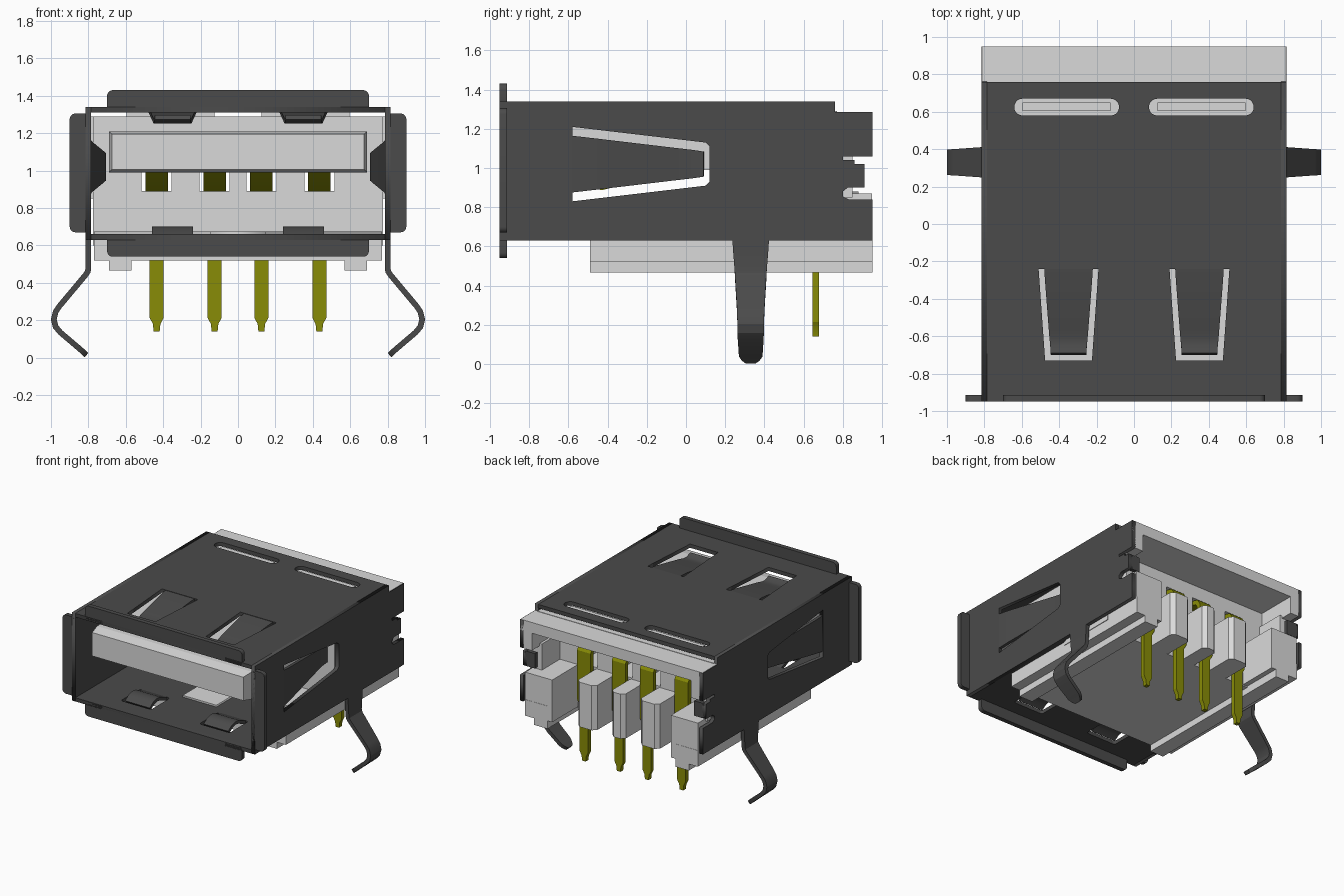
import bpy, bmesh, math
from mathutils import Vector, Matrix

if "Cube" in bpy.data.objects:
    bpy.data.objects.remove(bpy.data.objects["Cube"], do_unlink=True)


def material(name, rgb):
    m = bpy.data.materials.new(name)
    m.use_nodes = True
    m.diffuse_color = (*rgb, 1)
    m.node_tree.nodes["Principled BSDF"].inputs["Base Color"].default_value = (*rgb, 1)
    return m


METAL = material("dark grey metal", (0.07, 0.07, 0.07))
PLASTIC = material("light grey plastic", (0.70, 0.70, 0.70))
CONTACT = material("olive contact", (0.25, 0.265, 0.002))


def add(name, mesh, mat):
    mesh.materials.clear()
    mesh.materials.append(mat)
    ob = bpy.data.objects.new(name, mesh)
    bpy.context.collection.objects.link(ob)
    return ob


def box(name, x, y, z, mat=PLASTIC, chamfer=0):
    """Box from three (low, high) ranges; upright edges may be chamfered."""
    bm = bmesh.new()
    bmesh.ops.create_cube(bm, size=1)
    for v in bm.verts:
        v.co = [r[0] + (c + 0.5) * (r[1] - r[0]) for c, r in zip(v.co, (x, y, z))]
    if chamfer:
        edges = [e for e in bm.edges
                 if abs((e.verts[0].co - e.verts[1].co).normalized().z) > 0.9]
        bmesh.ops.bevel(bm, geom=edges, offset=chamfer, segments=1, affect='EDGES')
    mesh = bpy.data.meshes.new(name)
    bm.to_mesh(mesh)
    bm.free()
    return add(name, mesh, mat)


# Local axes of flat sheets: (u, v, thickness) mapped into the model frame
FLAT = Matrix.Identity(4)
SIDE = Matrix(((0, 0, 1, 0), (1, 0, 0, 0), (0, 1, 0, 0), (0, 0, 0, 1)))
FRONT = Matrix(((1, 0, 0, 0), (0, 0, -1, 0), (0, 1, 0, 0), (0, 0, 0, 1)))


def sheet(name, loops, plane, offset, thick=0.03, mat=METAL):
    """Flat sheet: first loop is the outline, the others are holes."""
    cu = bpy.data.curves.new(name, 'CURVE')
    cu.dimensions, cu.fill_mode, cu.extrude = '2D', 'BOTH', thick / 2
    for loop in loops:
        sp = cu.splines.new('POLY')
        sp.points.add(len(loop) - 1)
        for p, co in zip(sp.points, loop):
            p.co = (co[0], co[1], 0, 1)
        sp.use_cyclic_u = True
    tmp = bpy.data.objects.new(name + "_outline", cu)
    mesh = bpy.data.meshes.new_from_object(tmp)
    bpy.data.objects.remove(tmp)
    bpy.data.curves.remove(cu)
    mesh.transform(plane @ Matrix.Translation((0, 0, offset)))
    return add(name, mesh, mat)


def rounded(x0, x1, y0, y1, r, n=5):
    pts = []
    for cx, cy, a in ((x1 - r, y1 - r, 0), (x0 + r, y1 - r, 1), (x0 + r, y0 + r, 2), (x1 - r, y0 + r, 3)):
        for i in range(n + 1):
            t = (a + i / n) * math.pi / 2
            pts.append((cx + r * math.cos(t), cy + r * math.sin(t)))
    return pts


def ribbon(name, path, axis, mat=METAL, thick=0.03):
    """Bent strip: path of (point, half width), widened along axis."""
    axis = Vector(axis)
    verts = [Vector(p) + axis * w * s for p, w in path for s in (-1, 1)]
    faces = [(2 * i, 2 * i + 1, 2 * i + 3, 2 * i + 2) for i in range(len(path) - 1)]
    mesh = bpy.data.meshes.new(name)
    mesh.from_pydata(verts, [], faces)
    ob = add(name, mesh, mat)
    mod = ob.modifiers.new("thickness", 'SOLIDIFY')
    mod.thickness, mod.offset, mod.use_even_offset = thick, 0, True
    bpy.ops.object.select_all(action='DESELECT')
    ob.select_set(True)
    bpy.context.view_layer.objects.active = ob
    bpy.ops.object.modifier_apply(modifier=mod.name)
    bpy.ops.object.shade_smooth_by_angle(angle=math.radians(25))
    return ob


# Shell top and bottom with spring windows
CENTRES = (-.35, .35)
top_windows = [[(c - .16, -.24), (c + .16, -.24), (c + .125, -.73), (c - .125, -.73)] for c in CENTRES]
low_windows = [rounded(c - .135, c + .135, -.80, -.56, .02) for c in CENTRES]
rear_slots = [rounded(c - .28, c + .28, .58, .67, .044) for c in (-.36, .36)]
sheet("shell_top", [[(-.786, -.95), (.786, -.95), (.786, .76), (-.786, .76)]] + top_windows + rear_slots,
      FLAT, 1.325)
sheet("shell_bottom", [[(-.786, -.95), (.786, -.95), (.786, .14), (-.786, .14)]] + low_windows, FLAT, .645)

# Springs pressed into the top and bottom
for c in CENTRES:
    ribbon("top_spring", [((c, y, z), w) for y, z, w in (
        (-.235, 1.325, .13), (-.30, 1.318, .126), (-.56, 1.275, .106), (-.61, 1.264, .102),
        (-.65, 1.265, .098), (-.695, 1.285, .095))], (1, 0, 0), thick=.025)
    ribbon("bottom_spring", [((c, y, z), .11) for y, z in (
        (-.55, .645), (-.61, .665), (-.65, .684), (-.69, .688), (-.73, .678), (-.775, .648))],
        (1, 0, 0), thick=.025)

# Shell sides with notched rear edge, springs, clips and legs
side = [(-.95, .63), (.95, .63), (.95, .84), (.83, .84), (.80, .855), (.80, .88), (.825, .90),
        (.91, .90), (.91, 1.02), (.86, 1.02), (.86, 1.04), (.80, 1.04), (.80, 1.06), (.95, 1.06),
        (.95, 1.285), (.76, 1.285), (.76, 1.34), (-.95, 1.34)]
side_window = [(-.58, 1.21), (.10, 1.13), (.12, 1.11), (.12, .93), (.10, .91), (-.58, .83)]
for s, tag in ((1, "left"), (-1, "right")):
    sheet(tag + "_shell_side", [side, side_window], SIDE, s * .80)
    ribbon(tag + "_side_spring", [((s * x, y, 1.02), w) for y, x, w in (
        (-.585, .80, .145), (-.48, .79, .133), (-.05, .728, .082), (.03, .718, .073), (.09, .722, .064))],
        (0, 0, 1), thick=.025)
    box(tag + "_rear_clip", sorted((s * .71, s * .80)), (.88, .91), (.90, 1.02), METAL)
    ribbon(tag + "_leg", [((s * x, .33, z), w) for x, z, w in (
        (.80, .66, .095), (.80, .58, .09), (.80, .48, .082), (.803, .46, .081), (.815, .442, .08),
        (.955, .275, .07), (.975, .245, .069), (.985, .205, .068), (.975, .165, .067),
        (.95, .135, .066), (.85, .05, .06), (.825, .028, .045), (.81, .014, .025))], (0, 1, 0))
    sheet(tag + "_front_flange", [rounded(*sorted((s * .785, s * .90)), .67, 1.305, .03)], FRONT, .932, .036)

# Front flanges above and below the opening
sheet("top_front_flange", [rounded(-.70, .70, 1.31, 1.43, .03)], FRONT, .932, .036)
sheet("bottom_front_flange", [rounded(-.70, .70, .54, .66, .03)], FRONT, .932, .036)

# Plastic core with contact channels
PINS = (-.435, -.125, .125, .435)
box("core_lower", (-.775, .775), (.12, .62), (.60, .89))
box("core_upper", (-.775, .775), (.12, .62), (1.09, 1.29))
edges = [-.775] + [p + d for p in PINS for d in (-.08, .08)] + [.775]
for a, b in zip(edges[::2], edges[1::2]):
    box("channel_wall", (a, b), (.12, .62), (.89, 1.09))
for c in (-.36, .36):
    box("slot_boss", (c - .235, c + .235), (.605, .65), (1.28, 1.32))
box("rear_roof", (-.785, .785), (.60, .77), (1.20, 1.29))
box("rear_roof_end", (-.812, .812), (.762, .95), (1.20, 1.287))

# Tongue with tapered nose
tongue = box("tongue", (-.69, .69), (-.81, .20), (.99, 1.21))
bm = bmesh.new()
bm.from_mesh(tongue.data)
front = min(bm.faces, key=lambda f: f.calc_center_median().y)
nose = bmesh.ops.extrude_discrete_faces(bm, faces=[front])["faces"][0]
rim = list(front.verts) if front.is_valid else []
bmesh.ops.delete(bm, geom=[nose], context='FACES')
bm.free()
bm = bmesh.new()
bm.from_mesh(tongue.data)
front = min(bm.faces, key=lambda f: f.calc_center_median().y)
bmesh.ops.inset_individual(bm, faces=[front], thickness=.022)
for v in front.verts:
    v.co.y = -.895
bm.to_mesh(tongue.data)
bm.free()

# Base under the shell and inner floor leaving room for the bottom springs
box("base", (-.77, .77), (-.49, .62), (.52, .632))
sheet("inner_floor", [[(-.77, .16), (-.77, -.2), (-.15, -.2), (-.15, -.49), (.15, -.49),
                       (.15, -.2), (.77, -.2), (.77, .16)]], FLAT, .666, .016, PLASTIC)

# Rear comb between the pins
for a, b in ((-.365, -.195), (-.06, .06), (.195, .365)):
    box("comb_block", (a, b), (.60, .88), (.52, .88), chamfer=.03)

# Side rails, corner blocks and pillars
for s, tag in ((1, "left"), (-1, "right")):
    box(tag + "_rail", sorted((s * .57, s * .77)), (.60, .95), (.52, .65))
    box(tag + "_rail_foot", sorted((s * .57, s * .69)), (-.49, .95), (.467, .53))
    box(tag + "_corner_block", sorted((s * .53, s * .77)), (.60, .948), (.53, .87))
    box(tag + "_pillar", sorted((s * .69, s * .785)), (.60, .85), (.85, 1.08))
    box(tag + "_roof_cheek", sorted((s * .71, s * .786)), (.60, .95), (1.06, 1.21))

# Contacts: spring bump, run through the core, bend and solder pin
for x in PINS:
    ribbon("contact_pin", [((x, y, z), w) for y, z, w in (
        (-.60, 1.02, .06), (-.47, .915, .06), (-.43, .905, .06), (-.39, .915, .06), (-.18, 1.03, .06),
        (.60, 1.06, .06), (.64, 1.05, .06), (.662, 1.015, .06), (.662, .62, .06), (.662, .58, .038),
        (.662, .215, .038), (.662, .18, .02), (.662, .14, .016))], (1, 0, 0), CONTACT, .035)
